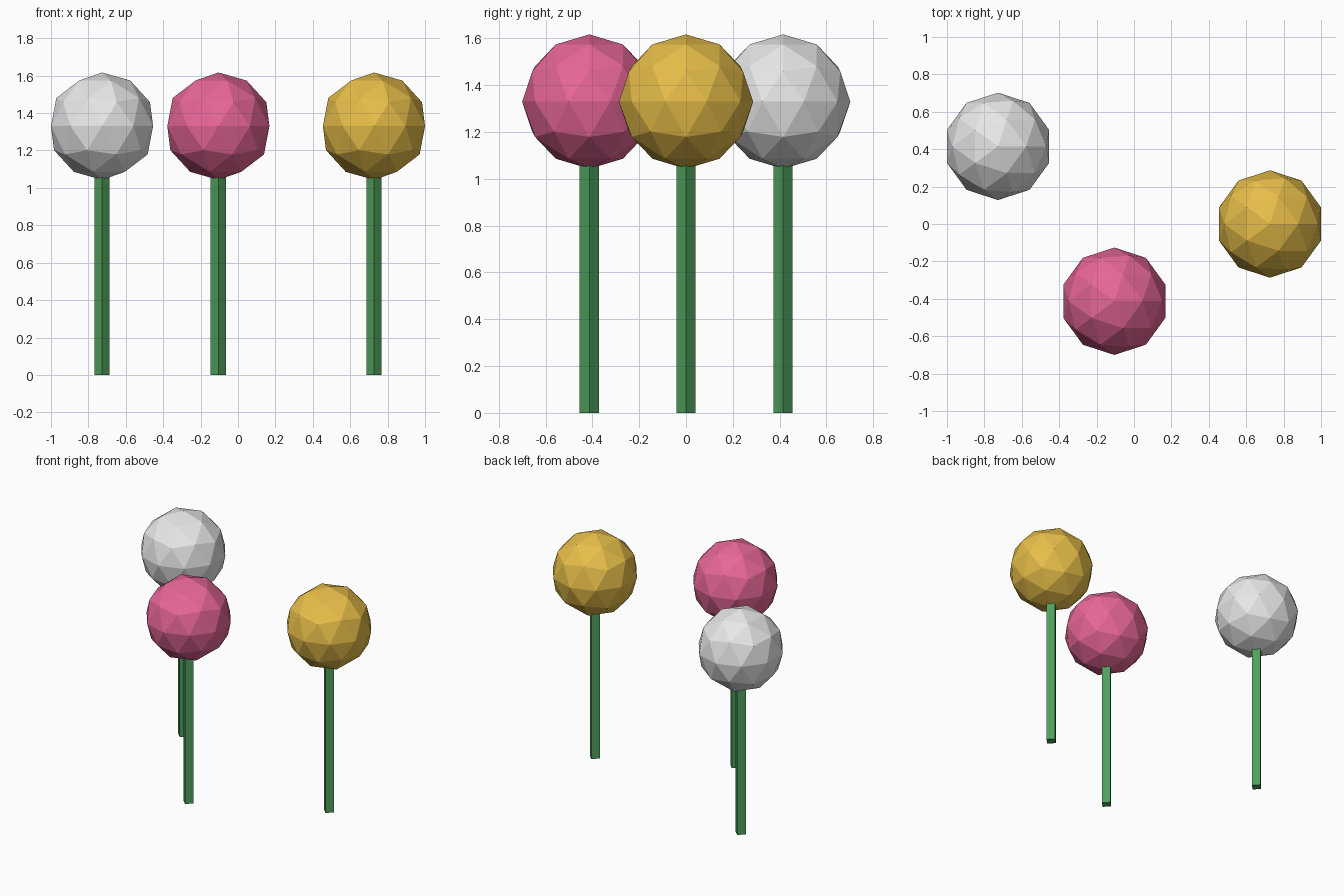
import bpy

cube = bpy.data.objects.get("Cube")
if cube:
    bpy.data.objects.remove(cube, do_unlink=True)


def make_material(name, rgb):
    mat = bpy.data.materials.new(name)
    mat.use_nodes = True
    color = (*rgb, 1.0)
    mat.diffuse_color = color
    mat.node_tree.nodes["Principled BSDF"].inputs["Base Color"].default_value = color
    return mat


def finish(name, mat):
    obj = bpy.context.object
    obj.name = name
    obj.data.name = name
    obj.data.materials.append(mat)


BLOOM_RADIUS = 0.287
BLOOM_Z = 1.33
STEM_RADIUS = 0.041
STEM_TOP = 1.08

stem_green = make_material("stem green", (0.08, 0.35, 0.11))

# Flower name, position on the ground, bloom colour
flowers = [
    ("white", -0.727, 0.415, (0.9, 0.9, 0.9)),
    ("pink", -0.105, -0.413, (0.9, 0.15, 0.35)),
    ("yellow", 0.727, 0.0, (0.9, 0.58, 0.075)),
]

for name, x, y, rgb in flowers:
    # Square stem, corners on the axes, tip tucked into the bloom
    bpy.ops.mesh.primitive_cylinder_add(vertices=4, radius=STEM_RADIUS, depth=STEM_TOP,
                                        location=(x, y, STEM_TOP / 2))
    finish(name + "_flower_stem", stem_green)

    # Faceted round bloom
    bpy.ops.mesh.primitive_ico_sphere_add(subdivisions=2, radius=BLOOM_RADIUS,
                                          location=(x, y, BLOOM_Z))
    finish(name + "_flower_bloom", make_material(name + " petals", rgb))
